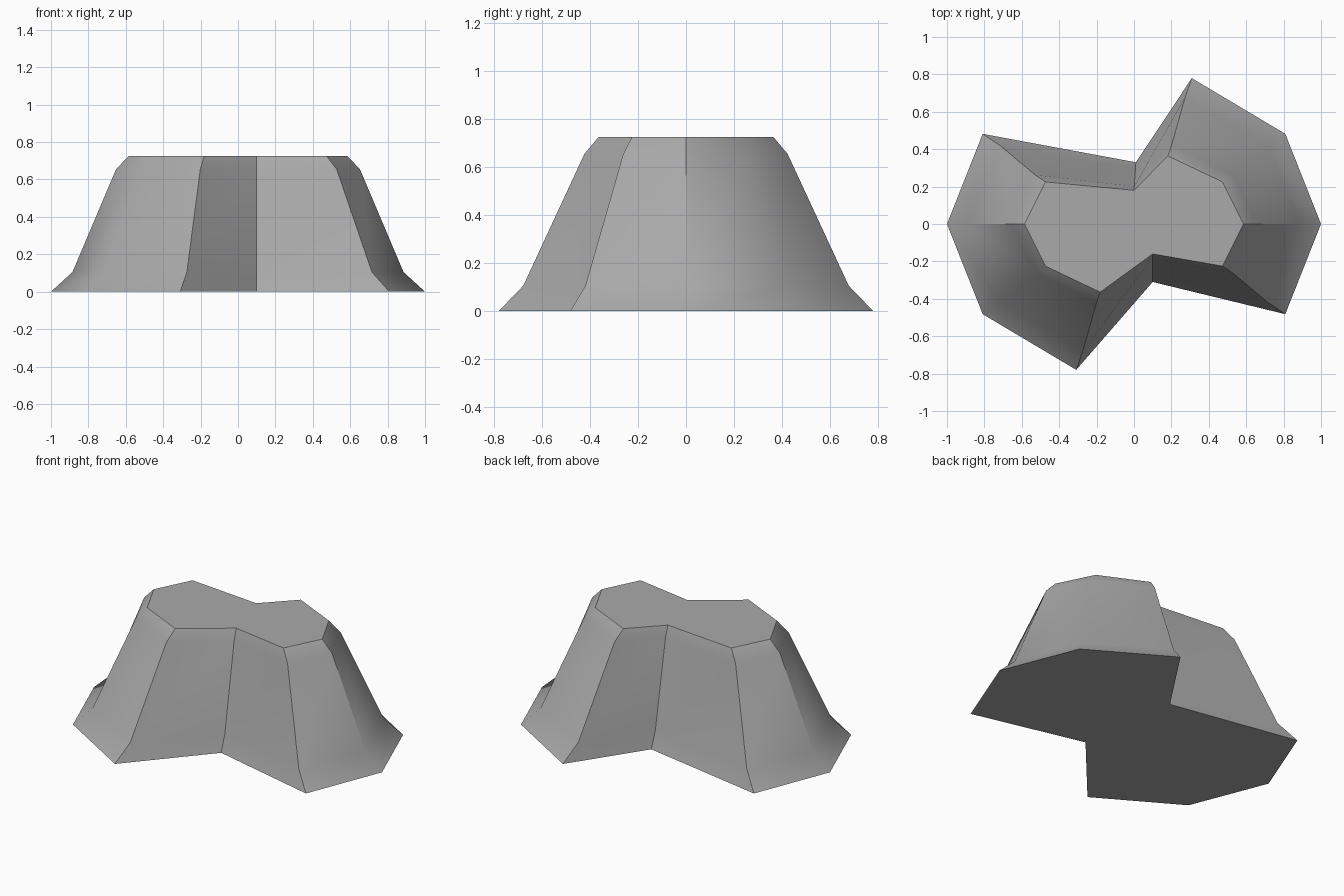
import bpy, bmesh, math

if "Cube" in bpy.data.objects:
    bpy.data.objects.remove(bpy.data.objects["Cube"])

SIDES = 10
# dented corners: index -> (x, y) at the base and at the top
DENTS = {3: ((0.01, 0.33), (0.0, 0.18)), 8: ((0.10, -0.31), (0.10, -0.16))}
# rings: height, x scale, y scale
RINGS = [(0.0, 1.0, 1.0), (0.105, 0.885, 0.87), (0.655, 0.652, 0.543), (0.725, 0.585, 0.467)]


def ring_point(i, sx, sy):
    if i in DENTS:
        (x0, y0), (x1, y1) = DENTS[i]
        t = (1 - sy) / (1 - RINGS[-1][2])
        return x0 + (x1 - x0) * t, y0 + (y1 - y0) * t
    a = 2 * math.pi * i / SIDES
    return math.cos(a) * sx, 0.82 * math.sin(a) * sy


# rock body: stacked, shrinking rings with two notches
bm = bmesh.new()
rings = [[bm.verts.new((*ring_point(i, sx, sy), z)) for i in range(SIDES)]
         for z, sx, sy in RINGS]
for low, high in zip(rings, rings[1:]):
    for i in range(SIDES):
        j = (i + 1) % SIDES
        bm.faces.new((low[i], low[j], high[j], high[i]))
bm.faces.new(rings[-1])
bm.faces.new(rings[0][::-1])
bmesh.ops.recalc_face_normals(bm, faces=bm.faces[:])

mesh = bpy.data.meshes.new("rock")
bm.to_mesh(mesh)
bm.free()
rock = bpy.data.objects.new("rock", mesh)
bpy.context.collection.objects.link(rock)

# stone colour
stone = bpy.data.materials.new("stone grey")
stone.diffuse_color = (0.4, 0.4, 0.4, 1)
stone.use_nodes = True
stone.node_tree.nodes["Principled BSDF"].inputs["Base Color"].default_value = stone.diffuse_color
mesh.materials.append(stone)

# soft bends between bands, crisp corners
bpy.context.view_layer.objects.active = rock
rock.select_set(True)
bpy.ops.object.shade_smooth_by_angle(angle=math.radians(35))
